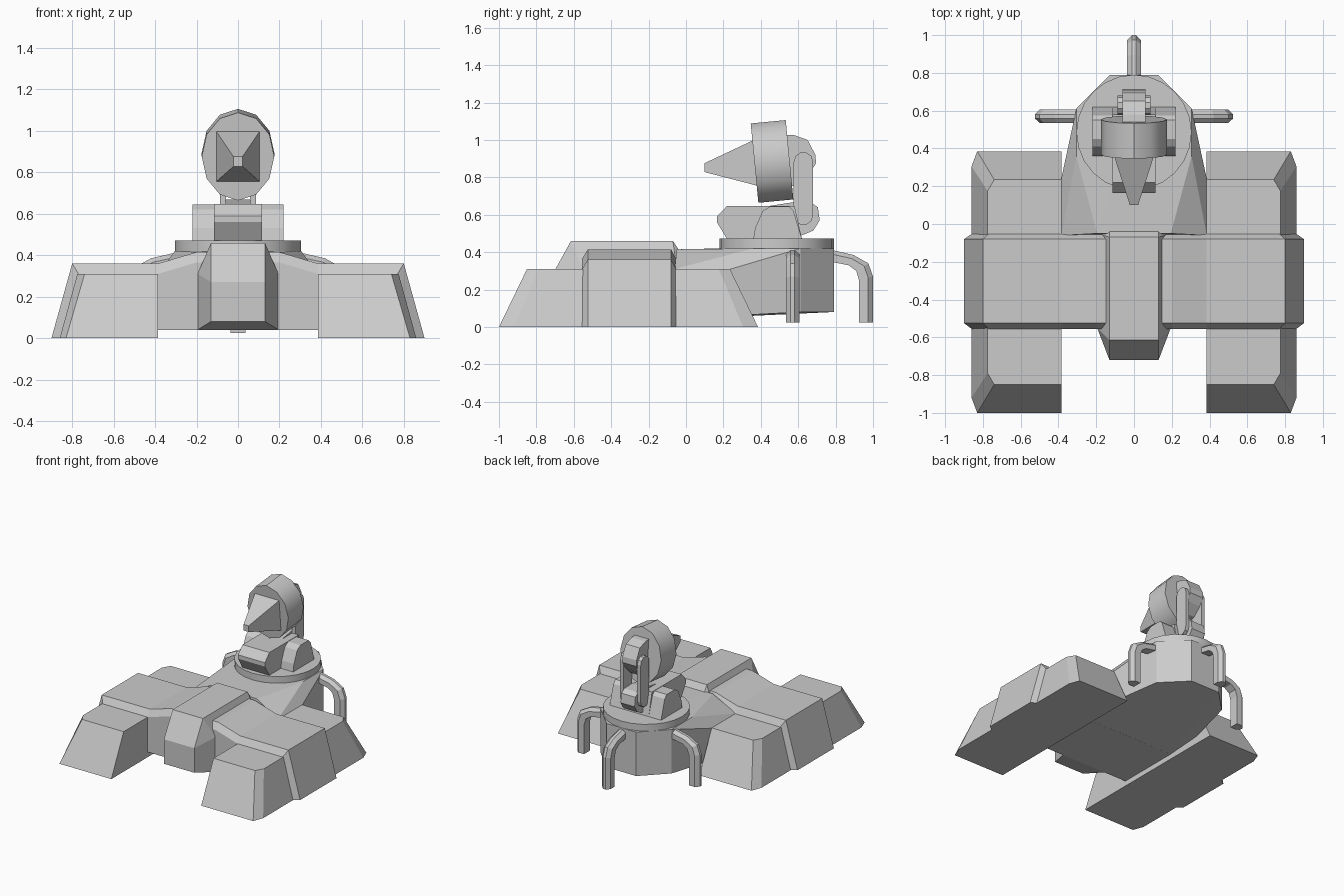
import bpy, bmesh, math
from mathutils import Vector, Matrix

if "Cube" in bpy.data.objects:
    bpy.data.objects.remove(bpy.data.objects["Cube"])


def finish(name, bm, smooth=None):
    bmesh.ops.recalc_face_normals(bm, faces=bm.faces[:])
    me = bpy.data.meshes.new(name)
    bm.to_mesh(me)
    bm.free()
    ob = bpy.data.objects.new(name, me)
    bpy.context.collection.objects.link(ob)
    if smooth:
        bpy.ops.object.select_all(action='DESELECT')
        ob.select_set(True)
        bpy.context.view_layer.objects.active = ob
        bpy.ops.object.shade_smooth_by_angle(angle=math.radians(smooth))
    return ob


def loft(name, rings, mirror=False, smooth=None):
    """Skin a closed solid through rings of points; optionally add a copy mirrored in x."""
    bm = bmesh.new()
    for sx in ((1, -1) if mirror else (1,)):
        vs = [[bm.verts.new((sx * p[0], p[1], p[2])) for p in r] for r in rings]
        n = len(rings[0])
        for a, b in zip(vs, vs[1:]):
            for i in range(n):
                j = (i + 1) % n
                bm.faces.new((a[i], a[j], b[j], b[i]))
        bm.faces.new(vs[0])
        bm.faces.new(vs[-1])
    return finish(name, bm, smooth)


def plate(name, profile, x0, x1, mirror=False, smooth=None):
    """Extrude a side (y, z) profile between two x positions."""
    return loft(name, [[(x, y, z) for y, z in profile] for x in (x0, x1)], mirror, smooth)


def hull(name, points):
    """Convex solid around points and their x mirror images."""
    bm = bmesh.new()
    for p in {(s * x, y, z) for x, y, z in points for s in (1, -1)}:
        bm.verts.new(p)
    bmesh.ops.convex_hull(bm, input=bm.verts[:])
    bmesh.ops.dissolve_limit(bm, angle_limit=0.01, verts=bm.verts[:], edges=bm.edges[:])
    return finish(name, bm)


# Side pods: sloped boxes with clipped outer corners
def pod_ring(y0, y1, x, c, d, z):
    return [(.385, y0, z), (x - c, y0, z), (x, y0 + d, z),
            (x, y1 - d, z), (x - c, y1, z), (.385, y1, z)]


loft("side_pods", [pod_ring(-1, .385, .86, .03, .08, 0),
                   pod_ring(-.85, .235, .775, .035, .06, .31)], mirror=True)


# Cross band wrapping over both pods and joining them to the hull
def band_ring(y, bottom, top, z):
    half = [(bottom, 0), (top, z), (.385, z), (.2, z + .055)]
    low = [(.385, .04), (.385, 0)]
    prof = half + [(-x, h) for x, h in reversed(half)] + [(-x, h) for x, h in reversed(low)] + low
    return [(x, y, h) for x, h in prof]


loft("cross_band", [band_ring(-.555, .86, .77, .31), band_ring(-.525, .9, .8, .36),
                    band_ring(-.08, .9, .8, .36), band_ring(-.053, .86, .77, .31)])

# Central hull with its raised nose
hull("centre_hull", [(.13, -.615, .46), (.13, -.07, .46), (.13, -.04, .415),
                     (.13, -.72, .27), (.13, -.72, .08),
                     (.195, -.55, .31), (.195, -.55, .04),
                     (.195, -.05, .31), (.195, -.05, .04)])

# Octagonal rear base flaring forward into the pods
CY, R = .485, .305
k = R * math.tan(math.pi / 8)
octagon = [(k, CY - R), (R, CY - k), (R, CY + k), (k, CY + R)]
hull("rear_base", [(x, y, z) for x, y in octagon for z in (.08, .42)] +
     [(.385, .24, .31), (.385, .24, .06), (.385, -.06, .31), (.385, -.06, .04), (.195, -.05, .415)])

# Turntable disc
disc = [(R * math.cos(i * math.tau / 24), CY + R * math.sin(i * math.tau / 24)) for i in range(24)]
loft("turntable", [[(x, y, z) for x, y in disc] for z in (.415, .472)], smooth=30)

# Three bent legs: outer path, inner path, six-sided section
outer = [(-.02, .415), (.11, .385), (.19, .34), (.215, .27), (.215, .025)]
inner = [(-.02, .35), (.085, .33), (.125, .30), (.14, .25), (.14, .025)]
W = .036
for name, (ox, oy), ang in (("back_leg", (0, .785), 90), ("right_leg", (.31, .57), 0),
                            ("left_leg", (-.31, .57), 180)):
    c, s = round(math.cos(math.radians(ang))), round(math.sin(math.radians(ang)))
    rings = []
    for (ro, zo), (ri, zi) in zip(outer, inner):
        ring = []
        for t, w in ((0, .3), (.35, 1), (1, 1), (1, -1), (.35, -1), (0, -.3)):
            r, z, w = ro + (ri - ro) * t, zo + (zi - zo) * t, w * W
            ring.append((ox + r * c - w * s, oy + r * s + w * c, z))
        rings.append(ring)
    loft(name, rings)

# Mount block and cheeks on the turntable
plate("mount_block", [(.22, .47), (.165, .56), (.165, .59), (.22, .648), (.58, .648), (.62, .47)],
      -.115, .115)
plate("mount_cheeks", [(.36, .47), (.37, .53), (.41, .62), (.45, .645), (.55, .645), (.575, .62),
                       (.62, .47)], .115, .22, mirror=True)

# Rear knuckle that carries the lifting arms
plate("knuckle", [(.40, .64), (.58, .668), (.67, .665), (.705, .64), (.715, .57), (.68, .515),
                  (.62, .49), (.5, .50)], -.06, .06)

# Pair of rounded lifting arms
arm = []
for cz, a0 in ((.883, 0), (.597, 180)):
    for i in range(6):
        a = math.radians(a0 + i * 36)
        arm.append((.628 + .052 * math.cos(a), cz + .052 * math.sin(a)))
plate("lifting_arms", arm, .058, .088, mirror=True)

# Head: tilted oval drum, rear housing and tapering nozzle
plate("head_housing", [(.50, 1.03), (.58, 1.025), (.65, 1.0), (.692, .92), (.695, .875),
                       (.66, .82), (.60, .76), (.50, .74)], -.06, .06)
tilt = Matrix.Rotation(math.radians(5.5), 3, 'X')


def head_point(x, y, z):
    return Vector((0, .46, .885)) + tilt @ Vector((x, y, z))


loft("head_drum", [[head_point(.175 * math.sin(i * math.tau / 12), y,
                               .213 * math.cos(i * math.tau / 12)) for i in range(12)]
                   for y in (-.094, .094)], smooth=35)
loft("nozzle", [[head_point(sx * .105, -.09, sz * .122)
                 for sx, sz in ((-1, -1), (1, -1), (1, 1), (-1, 1))],
                [(sx * .022, .10, .852 + sz * .024)
                 for sx, sz in ((-1, -1), (1, -1), (1, 1), (-1, 1))]])
